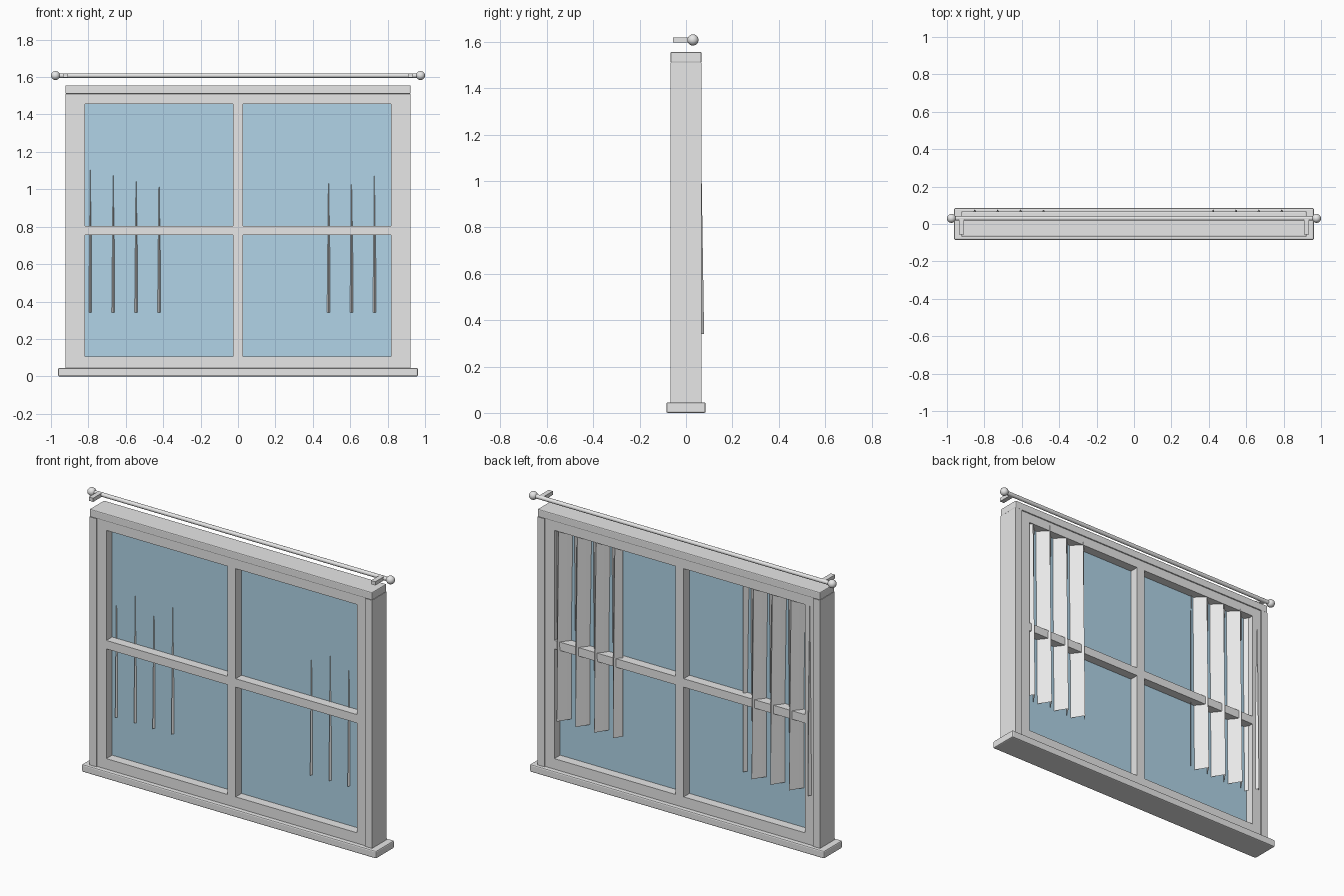
import bpy, bmesh, math

cube = bpy.data.objects.get("Cube")
if cube:
    bpy.data.objects.remove(cube, do_unlink=True)


def material(name, rgb):
    m = bpy.data.materials.new(name)
    m.use_nodes = True
    m.diffuse_color = (*rgb, 1)
    for n in m.node_tree.nodes:
        if n.type == 'BSDF_PRINCIPLED':
            n.inputs["Base Color"].default_value = (*rgb, 1)
    return m


GREY = material("light_grey", (0.8, 0.8, 0.8))
BLUE = material("glass_blue", (0.5, 0.75, 0.91))


def box(name, x, y, z, mat=GREY, bevel=0.0):
    """Box from (min, max) ranges on each axis."""
    bm = bmesh.new()
    bmesh.ops.create_cube(bm, size=1)
    for v in bm.verts:
        v.co = [(r[0] + r[1]) / 2 + c * (r[1] - r[0]) for c, r in zip(v.co, (x, y, z))]
    if bevel:
        bmesh.ops.bevel(bm, geom=bm.edges[:], offset=bevel, segments=2,
                        profile=0.5, affect='EDGES')
    return finish(name, bm, mat)


def finish(name, bm, mat):
    me = bpy.data.meshes.new(name)
    bm.to_mesh(me)
    bm.free()
    me.materials.append(mat)
    ob = bpy.data.objects.new(name, me)
    bpy.context.scene.collection.objects.link(ob)
    return ob


def depth(d):
    return (-d, d)


# Outer frame
SILL, HEAD, TOP = 0.045, 1.51, 1.556
JAMB_IN, JAMB_OUT = 0.878, 0.923
box("sill", depth(0.962), depth(0.085), (0, SILL), bevel=0.007)
box("lintel", depth(JAMB_OUT), depth(0.067), (HEAD, TOP), bevel=0.005)

# Inner sash, glazing bars and glass
SASH_IN, RAIL_LOW, RAIL_HIGH, SASH_D = 0.818, 0.107, 1.455, 0.06
box("bottom_rail", depth(JAMB_IN), depth(SASH_D), (SILL, RAIL_LOW))
box("top_rail", depth(JAMB_IN), depth(SASH_D), (RAIL_HIGH, HEAD))
box("mullion", depth(0.027), depth(SASH_D), (RAIL_LOW, RAIL_HIGH))
box("glass", depth(SASH_IN), depth(0.006), (RAIL_LOW, RAIL_HIGH), BLUE)

# Curtain rod
ROD_Y, ROD_Z = 0.03, 1.608
bpy.ops.mesh.primitive_cylinder_add(vertices=24, radius=0.012, depth=1.95,
                                    location=(0, ROD_Y, ROD_Z),
                                    rotation=(0, math.pi / 2, 0))
rod = bpy.context.object
rod.name = "curtain_rod"
rod.data.materials.append(GREY)
bpy.ops.object.shade_smooth_by_angle()

# Paired parts on both sides
for side, s in (("right", -1), ("left", 1)):
    def span(a, b):
        return tuple(sorted((s * a, s * b)))

    box(side + "_jamb", span(JAMB_IN, JAMB_OUT), depth(0.067), (SILL, HEAD))
    box(side + "_stile", span(SASH_IN, JAMB_IN), depth(SASH_D), (RAIL_LOW, RAIL_HIGH))
    box(side + "_crossbar", span(0.027, SASH_IN), depth(SASH_D), (0.755, 0.805))
    box(side + "_rod_bracket", span(0.908, 0.936), (-0.055, ROD_Y),
        (ROD_Z - 0.011, ROD_Z + 0.011))
    bpy.ops.mesh.primitive_uv_sphere_add(segments=24, ring_count=16, radius=0.024,
                                         location=(s * 0.976, ROD_Y, ROD_Z))
    ball = bpy.context.object
    ball.name = side + "_rod_finial"
    ball.data.materials.append(GREY)
    bpy.ops.object.shade_smooth_by_angle()

# Pleated curtains that flare towards the hem
PLEATS, WIDTH, HEM, HEADING = 4, 0.49, 0.34, 1.5
for side, start in (("right", -0.882), ("left", 0.392)):
    bm = bmesh.new()
    steps, previous = PLEATS * 4, None
    for i in range(steps + 1):
        wave = math.sin(i * math.pi / 2)
        x = start + WIDTH * i / steps
        pair = [bm.verts.new((x, ROD_Y + amp * wave, z))
                for amp, z in ((0.048, HEM), (0.03, HEADING))]
        if previous:
            bm.faces.new((previous[0], pair[0], pair[1], previous[1]))
        previous = pair
    bmesh.ops.recalc_face_normals(bm, faces=bm.faces[:])
    finish(side + "_curtain", bm, GREY)
